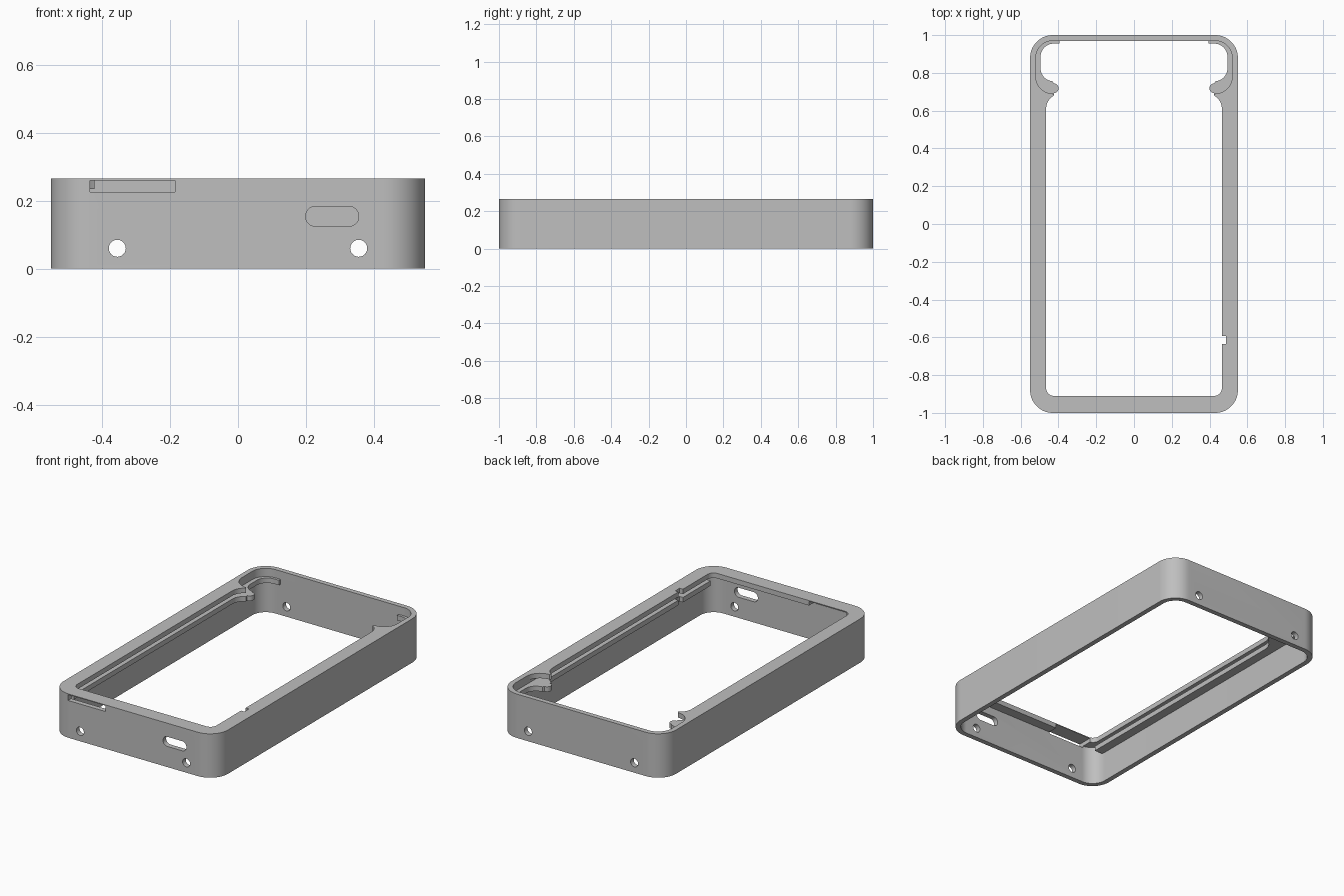
import bpy, bmesh, math
from mathutils import Matrix, Vector

cube = bpy.data.objects.get("Cube")
if cube:
    bpy.data.objects.remove(cube, do_unlink=True)

grey = bpy.data.materials.new("plain grey")
grey.use_nodes = True
COLOR = (0.52, 0.52, 0.52, 1)
grey.diffuse_color = COLOR
grey.node_tree.nodes["Principled BSDF"].inputs["Base Color"].default_value = COLOR

HEIGHT = 0.265


def arc(cx, cy, r, a0, a1, n=10):
    """Points along an arc, angles in degrees."""
    angles = [math.radians(a0 + (a1 - a0) * i / n) for i in range(n + 1)]
    return [(cx + r * math.cos(a), cy + r * math.sin(a)) for a in angles]


def rounded(hx, hy, r, n=16):
    """Rounded rectangle outline centred on the origin."""
    pts = []
    for k, (sx, sy) in enumerate([(1, 1), (-1, 1), (-1, -1), (1, -1)]):
        pts += arc(sx * (hx - r), sy * (hy - r), r, 90 * k, 90 * k + 90, n)
    return pts


def prism(name, outline, z0, z1, matrix=None):
    """Extrude an outline from z0 to z1."""
    bm = bmesh.new()
    face = bm.faces.new([bm.verts.new((x, y, z0)) for x, y in outline])
    side = bmesh.ops.extrude_face_region(bm, geom=[face])["geom"]
    top = [v for v in side if isinstance(v, bmesh.types.BMVert)]
    bmesh.ops.translate(bm, verts=top, vec=(0, 0, z1 - z0))
    if matrix:
        bm.transform(matrix)
    bmesh.ops.remove_doubles(bm, verts=bm.verts, dist=1e-5)
    bmesh.ops.recalc_face_normals(bm, faces=bm.faces)
    mesh = bpy.data.meshes.new(name)
    bm.to_mesh(mesh)
    bm.free()
    mesh.materials.append(grey)
    obj = bpy.data.objects.new(name, mesh)
    bpy.context.collection.objects.link(obj)
    return obj


def box(name, x0, x1, y0, y1, z0, z1):
    return prism(name, [(x0, y0), (x1, y0), (x1, y1), (x0, y1)], z0, z1)


def combine(target, other, operation):
    """Apply a boolean and discard the helper."""
    mod = target.modifiers.new(operation, "BOOLEAN")
    mod.object, mod.operation, mod.solver = other, operation, "EXACT"
    bpy.context.view_layer.objects.active = target
    bpy.ops.object.modifier_apply(modifier=mod.name)
    bpy.data.objects.remove(other, do_unlink=True)


def mirrored(pts):
    return [(-x, y) for x, y in reversed(pts)]


# Outer wall
frame = prism("case_frame", rounded(0.55, 1.0, 0.12), 0, HEIGHT)
combine(frame, prism("cavity", rounded(0.52, 0.97, 0.09), -0.1, 0.4), "DIFFERENCE")

# Top lip: runs along the front and both sides, open at the back
half = arc(0.425, -0.87, 0.04, -90, 0)
half += arc(0.385, 0.61, 0.08, 0, 62)
half += arc(0.43, 0.78, 0.09, -90, 0)
half += [(0.535, 0.78), (0.535, -0.9), (0.505, -0.955), (0.45, -0.985)]
# The left half runs the same way around, so split at the front centre line
inner, outer = half[:-4], half[-4:]
lip = inner + outer + mirrored(outer) + mirrored(inner)
combine(frame, prism("top_lip", lip, 0.235, HEIGHT), "UNION")

# Lower side rails ending in hooked corner arms
rail = [(0.535, -0.9), (0.465, -0.9)]
rail += arc(0.385, 0.61, 0.08, 0, 62)
rail += arc(0.425, 0.719, 0.026, 270, 90)
rail += arc(0.425, 0.825, 0.07, -85, 0)
rail += arc(0.425, 0.885, 0.07, 0, 90)
rail += [(0.395, 0.955), (0.395, 0.985), (0.45, 0.985), (0.505, 0.955), (0.535, 0.9)]
for name, pts in (("left_rail", rail), ("right_rail", mirrored(rail))):
    combine(frame, prism(name, pts, 0.185, 0.215), "UNION")

# Screw holes through the front and back walls
upright = Matrix.Rotation(math.radians(90), 4, "X")
for x in (-0.355, 0.355):
    place = Matrix.Translation((x, 0, 0.06)) @ upright
    hole = prism("screw_hole", arc(0, 0, 0.025, 0, 345, 23), -1.2, 1.2, place)
    combine(frame, hole, "DIFFERENCE")

# Rounded port in the front wall
place = Matrix.Translation((0.277, -1, 0.154)) @ upright
combine(frame, prism("port", rounded(0.078, 0.029, 0.028, 8), -0.08, 0.2, place), "DIFFERENCE")

# Card slot in the front and small notch in the left side
combine(frame, box("card_slot", -0.435, -0.185, -1.1, -0.85, 0.225, 0.26), "DIFFERENCE")
combine(frame, box("notch", 0.44, 0.487, -0.635, -0.592, 0.1, 0.4), "DIFFERENCE")

# Smooth corners, crisp edges
bpy.ops.object.select_all(action="DESELECT")
frame.select_set(True)
bpy.context.view_layer.objects.active = frame
bpy.ops.object.shade_smooth_by_angle(angle=math.radians(30))
